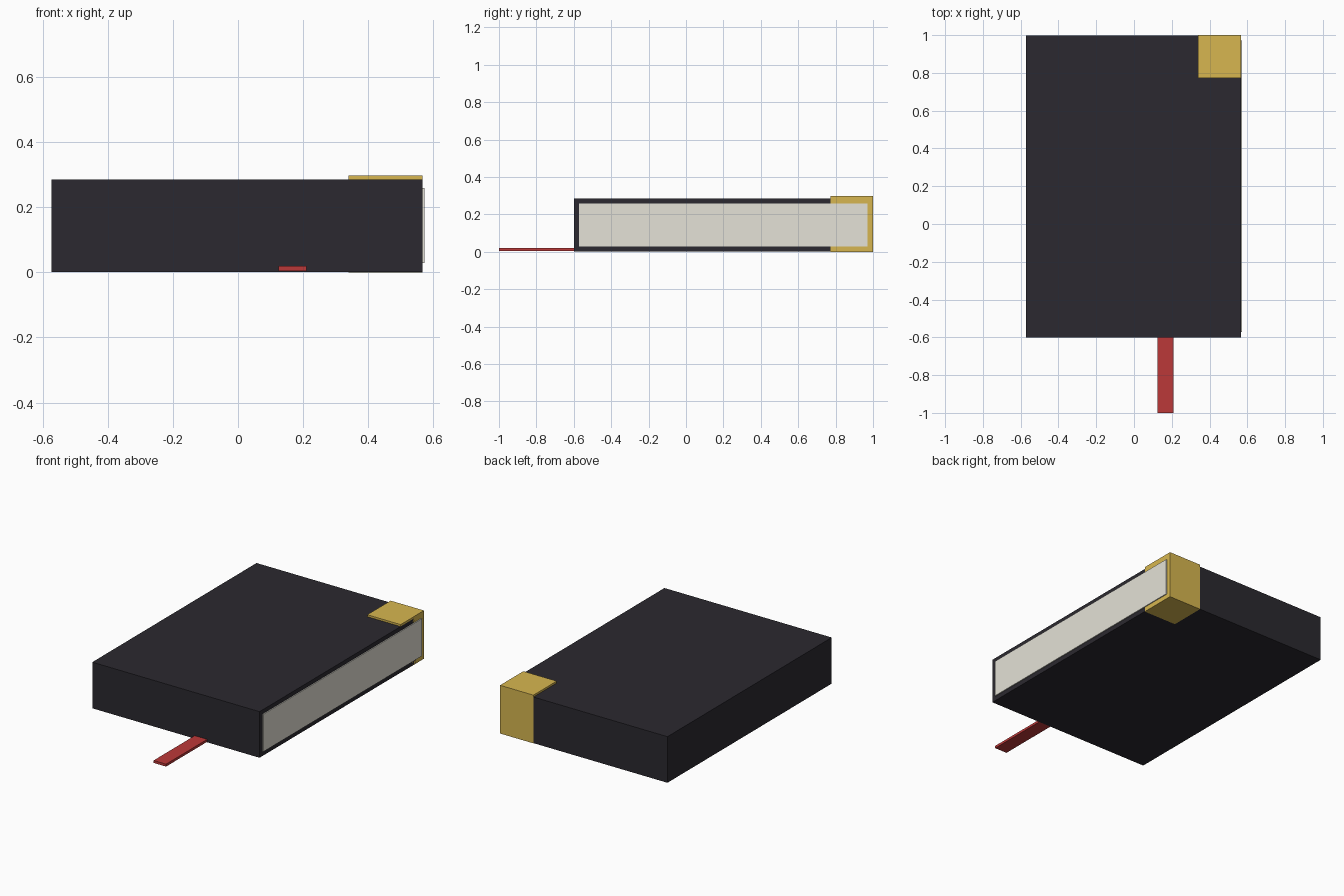
import bpy

if "Cube" in bpy.data.objects:
    bpy.data.objects.remove(bpy.data.objects["Cube"])


def material(name, color):
    m = bpy.data.materials.new(name)
    m.diffuse_color = (*color, 1)
    m.use_nodes = True
    m.node_tree.nodes["Principled BSDF"].inputs["Base Color"].default_value = m.diffuse_color
    return m


def box(name, x, y, z, mat):
    """Box from (min, max) ranges on each axis."""
    bpy.ops.mesh.primitive_cube_add(
        size=1, location=[(a + b) / 2 for a, b in (x, y, z)])
    ob = bpy.context.object
    ob.name = name
    ob.scale = [b - a for a, b in (x, y, z)]
    bpy.ops.object.transform_apply(location=False, rotation=False, scale=True)
    ob.data.materials.append(mat)
    return ob


leather = material("leather", (0.024, 0.022, 0.029))
paper = material("paper", (0.78, 0.76, 0.68))
brass = material("brass", (0.68, 0.47, 0.08))
red = material("red_ribbon", (0.50, 0.04, 0.04))

# Closed cover
box("cover", (-0.573, 0.567), (-0.6, 0.999), (0.001, 0.285), leather)

# Page block, standing slightly proud of the open edge
box("pages", (-0.52, 0.573), (-0.571, 0.971), (0.029, 0.259), paper)

# Metal corner wrapping the back right corner from bottom to top
box("corner_guard", (0.34, 0.567), (0.773, 1.0), (0.0, 0.297), brass)

# Bookmark ribbon hanging out of the front end
box("ribbon", (0.125, 0.21), (-1.0, -0.55), (0.004, 0.019), red)
